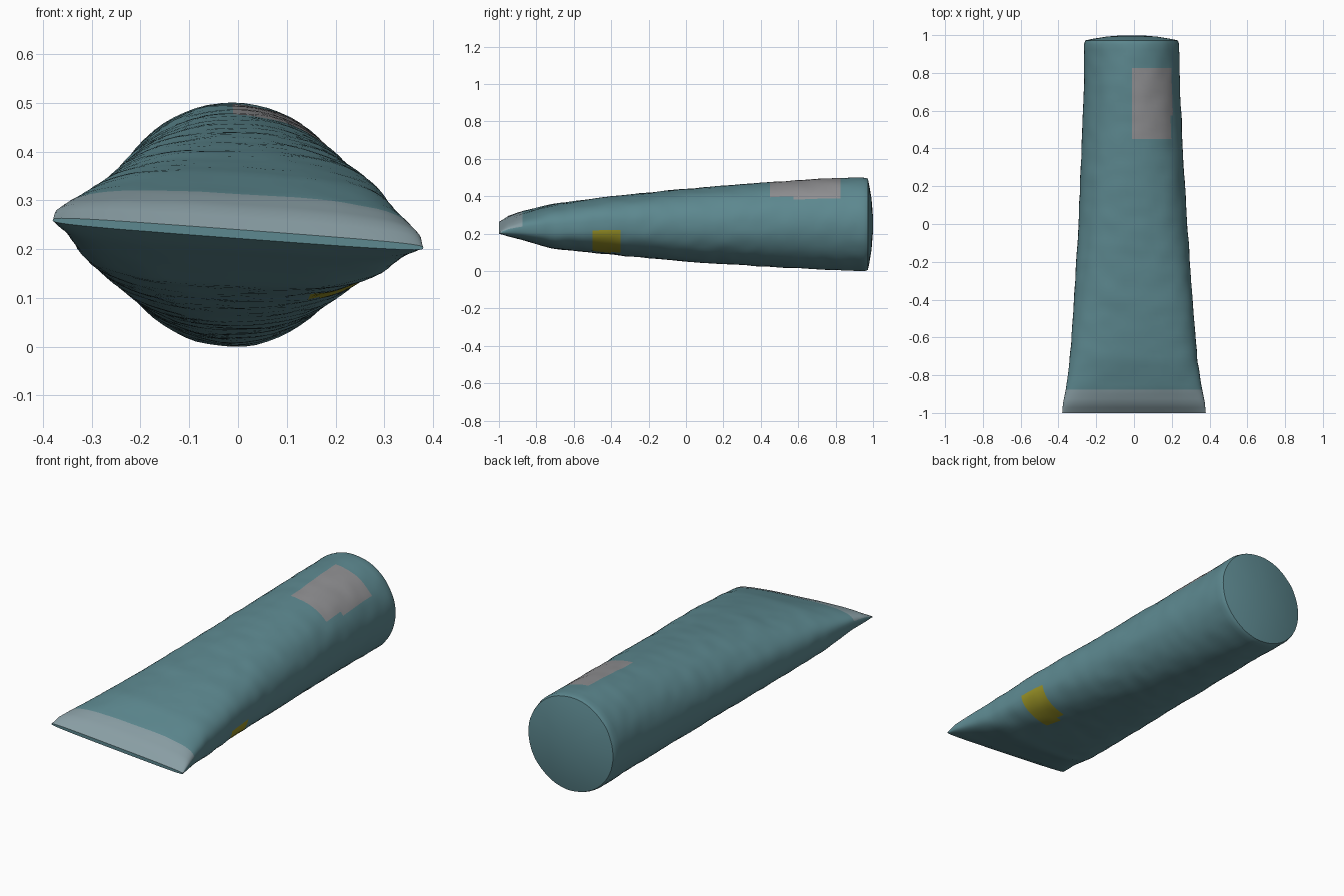
import bpy, bmesh, math
from mathutils import Vector, noise

if "Cube" in bpy.data.objects:
    bpy.data.objects.remove(bpy.data.objects["Cube"])

# Profile stations: y, half width, top z, bottom z, squareness of the section
STATIONS = [
    (-1.00, .380, .240, .222, 3.4),
    (-.95, .376, .282, .198, 3.2),
    (-.88, .362, .312, .175, 3.0),
    (-.72, .338, .356, .122, 2.8),
    (-.40, .314, .400, .088, 2.5),
    (0.00, .288, .440, .050, 2.25),
    (0.40, .268, .472, .025, 2.1),
    (0.75, .253, .496, .007, 2.0),
    (0.955, .252, .500, .000, 2.0),
    (0.972, .245, .494, .006, 2.0),
]
SEG = 64


def profile(y):
    """Interpolate the stations at a given y."""
    for a, b in zip(STATIONS, STATIONS[1:]):
        if y <= b[0]:
            t = (y - a[0]) / (b[0] - a[0])
            return [p + (q - p) * t for p, q in zip(a, b)][1:]
    return list(STATIONS[-1][1:])


def power(v, n):
    return math.copysign(abs(v) ** (2 / n), v)


def section(bm, y, scale=1.0, y_out=None):
    w, top, bottom, n = profile(y)
    half, mid = (top - bottom) / 2, (top + bottom) / 2
    tilt = -.075 * max(0, (-.45 - y) / .55)      # slightly skewed cutting edge
    shift = -.013 * (y + 1) / 2
    ring = []
    for i in range(SEG):
        a = math.tau * i / SEG
        x = w * power(math.cos(a), n) * scale
        z = mid + half * power(math.sin(a), n) * scale + tilt * x
        # faint hand-worked unevenness
        bump = .0035 * noise.noise(Vector((x, y, z)) * 14) * min(1, 8 * half)
        ring.append(bm.verts.new((x * (1 + bump * 3) + shift,
                                  y if y_out is None else y_out,
                                  max(0, z + bump * math.sin(a)))))
    return ring


# Body: lofted from the flat blade to the round striking end
bm = bmesh.new()
rows = [-1, -.985, -.97] + [-.95 + .025 * i for i in range(77)] + [.963, .972]
rings = [section(bm, y) for y in rows]
# Shallow domed striking face
for scale, y in ((.85, .98), (.55, .992), (.2, .999)):
    rings.append(section(bm, .972, scale, y))
for a, b in zip(rings, rings[1:]):
    for i in range(SEG):
        j = (i + 1) % SEG
        bm.faces.new((a[i], a[j], b[j], b[i]))
bm.faces.new(rings[0])
bm.faces.new(rings[-1])
bmesh.ops.recalc_face_normals(bm, faces=bm.faces)

# Painted areas: pale bevel, grey patch on top, yellow mark on the right side
for f in bm.faces:
    f.smooth = True
    c = f.calc_center_median()
    if c.y < -.87 and f.normal.z > .2:
        f.material_index = 1
    elif 0 < c.x < .2 and .44 < c.y < .83 and c.z > .36:
        f.material_index = 2
    elif c.x > .15 and -.5 < c.y < -.34 and .1 < c.z < .225:
        f.material_index = 3

mesh = bpy.data.meshes.new("splitting_wedge")
bm.to_mesh(mesh)
bm.free()
wedge = bpy.data.objects.new("splitting_wedge", mesh)
bpy.context.collection.objects.link(wedge)
for name, col in (("teal_paint", (.11, .25, .28, 1)),
                  ("worn_bevel", (.25, .34, .37, 1)),
                  ("grey_patch", (.28, .28, .29, 1)),
                  ("yellow_mark", (.32, .29, .02, 1))):
    m = bpy.data.materials.new(name)
    m.diffuse_color = col
    m.use_nodes = True
    m.node_tree.nodes["Principled BSDF"].inputs["Base Color"].default_value = m.diffuse_color
    mesh.materials.append(m)

bpy.context.view_layer.objects.active = wedge
wedge.select_set(True)
bpy.ops.object.shade_smooth_by_angle(angle=math.radians(40))
